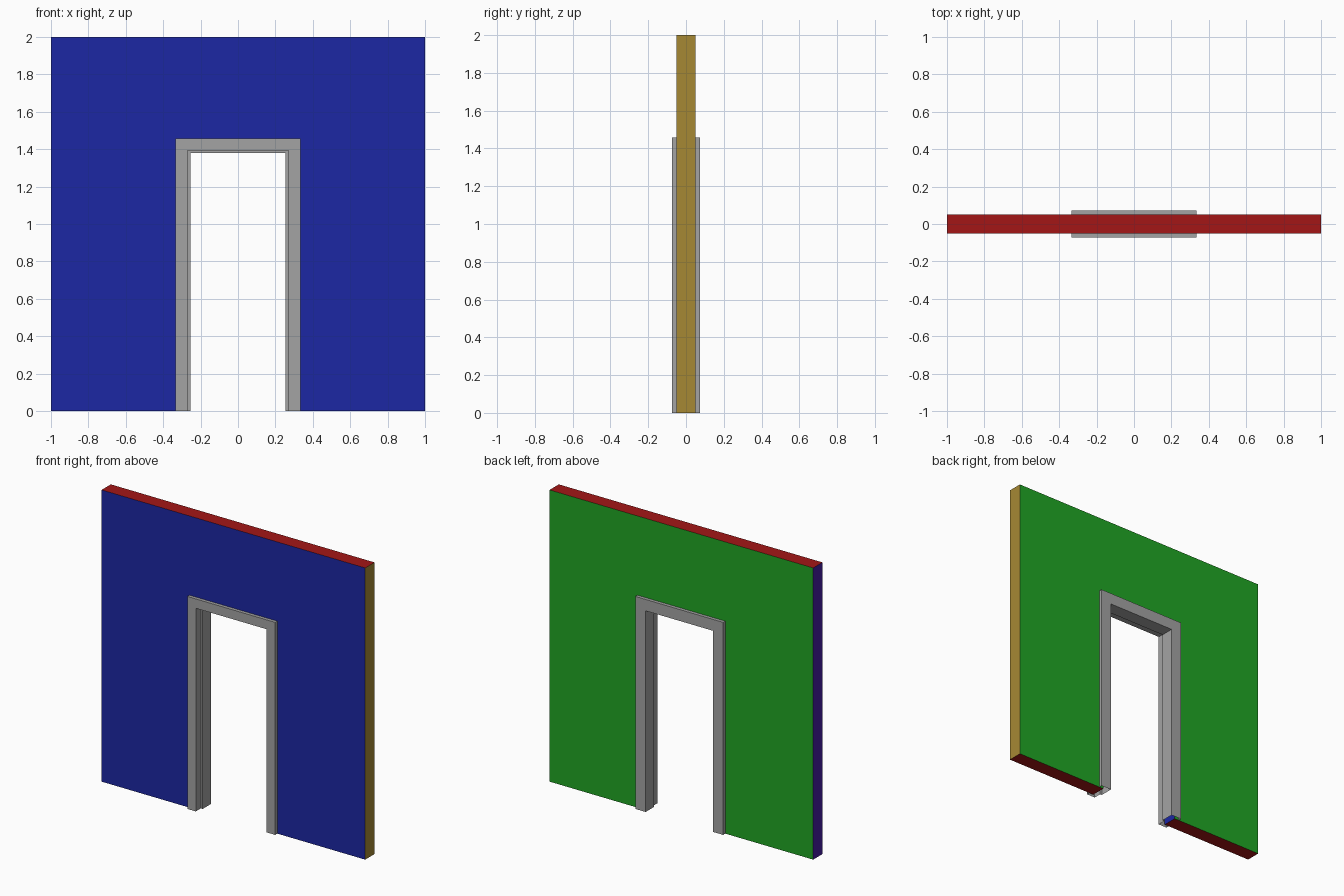
import bpy, bmesh

if "Cube" in bpy.data.objects:
    bpy.data.objects.remove(bpy.data.objects["Cube"])


def material(name, rgb):
    m = bpy.data.materials.new(name)
    m.diffuse_color = (*rgb, 1)
    m.use_nodes = True
    m.node_tree.nodes["Principled BSDF"].inputs["Base Color"].default_value = m.diffuse_color
    return m


def make_object(name, bm, mats=()):
    me = bpy.data.meshes.new(name)
    bm.to_mesh(me)
    bm.free()
    ob = bpy.data.objects.new(name, me)
    bpy.context.collection.objects.link(ob)
    for m in mats:
        me.materials.append(m)
    return ob


def arch(half, top):
    """Path around a doorway: left foot, left head, right head, right foot."""
    return [(-half, 0), (-half, top), (half, top), (half, 0)]


BLUE, GREEN, RED, OCHRE, PURPLE = range(5)
mats = [material("blue", (0.012, 0.02, 0.37)),
        material("green", (0.015, 0.38, 0.018)),
        material("red", (0.37, 0.008, 0.008)),
        material("ochre", (0.38, 0.25, 0.034)),
        material("purple", (0.06, 0.012, 0.37))]

# Wall: doorway outline extruded through its thickness
T = 0.05
bm = bmesh.new()
outline = [(-1, 0)] + arch(0.30, 1.425) + [(1, 0), (1, 2), (-1, 2)]
front = bm.faces.new([bm.verts.new((x, -T, z)) for x, z in outline])
ext = bmesh.ops.extrude_face_region(bm, geom=[front], use_keep_orig=True)
bmesh.ops.translate(bm, vec=(0, 2 * T, 0),
                    verts=[g for g in ext["geom"] if isinstance(g, bmesh.types.BMVert)])
bmesh.ops.recalc_face_normals(bm, faces=bm.faces)
# Each side of the wall has its own colour, the reveal matches the front
for f in bm.faces:
    c, n = f.calc_center_median(), f.normal
    if n.y > 0.5:
        f.material_index = GREEN
    elif c.x > 0.99:
        f.material_index = OCHRE
    elif c.x < -0.99:
        f.material_index = PURPLE
    elif c.z > 1.99 or c.z < 0.01:
        f.material_index = RED
    else:
        f.material_index = BLUE
make_object("wall", bm, mats)

# Door frame: folded sheet profile (offset from clear opening, depth) swept round the doorway
profile = [(0.078, -T), (0.078, -0.073), (0.014, -0.073), (0.014, -0.018),
           (0, -0.018), (0, 0.073), (0.078, 0.073), (0.078, T)]
bm = bmesh.new()
rows = [[bm.verts.new((x, y, z)) for x, z in arch(0.255 + o, 1.379 + o)]
        for o, y in profile]
for a, b in zip(rows, rows[1:]):
    for i in range(3):
        bm.faces.new((a[i], a[i + 1], b[i + 1], b[i]))
# Make the open sheet face outward: front casing must point to -y
bm.normal_update()
if min(bm.faces, key=lambda f: f.calc_center_median().y).normal.y > 0:
    bmesh.ops.reverse_faces(bm, faces=bm.faces)
make_object("door_frame", bm, [material("frame grey", (0.37, 0.37, 0.37))])
